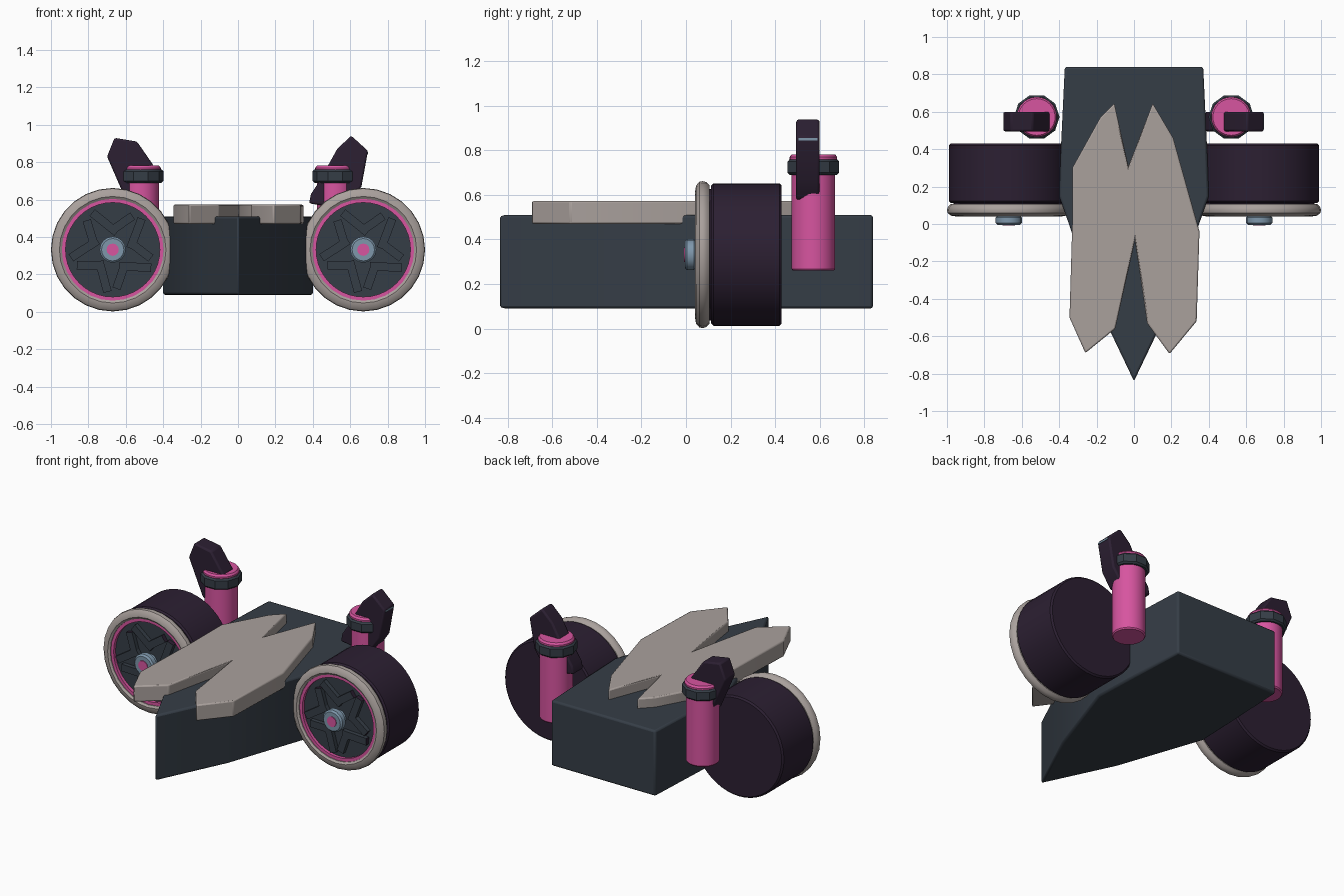
import bpy, bmesh, math
from mathutils import Vector, Matrix

if "Cube" in bpy.data.objects:
    bpy.data.objects.remove(bpy.data.objects["Cube"])


def mat(name, rgb):
    m = bpy.data.materials.new(name)
    m.diffuse_color = (*rgb, 1)
    m.use_nodes = True
    m.node_tree.nodes["Principled BSDF"].inputs["Base Color"].default_value = m.diffuse_color
    return m


SLATE = mat("slate", (0.036, 0.047, 0.062))
PINK = mat("pink", (0.68, 0.09, 0.35))
PURPLE = mat("dark purple", (0.025, 0.014, 0.032))
STONE = mat("warm grey", (0.40, 0.355, 0.335))
BLUE = mat("steel blue", (0.21, 0.31, 0.41))


def finish(bm, name, m, bevel=0.0, segments=2, loc=(0, 0, 0)):
    bmesh.ops.recalc_face_normals(bm, faces=bm.faces)
    me = bpy.data.meshes.new(name)
    bm.to_mesh(me)
    bm.free()
    ob = bpy.data.objects.new(name, me)
    bpy.context.collection.objects.link(ob)
    ob.location = loc
    me.materials.append(m)
    if bevel:
        b = ob.modifiers.new("bevel", 'BEVEL')
        b.width, b.segments, b.limit_method = bevel, segments, 'ANGLE'
    bpy.ops.object.select_all(action='DESELECT')
    ob.select_set(True)
    bpy.context.view_layer.objects.active = ob
    bpy.ops.object.shade_smooth_by_angle(angle=math.radians(35))
    return ob


def prism(name, pts, base, depth, m, bevel=0.0):
    """Outline of 3D points from base(p), extruded along depth."""
    bm = bmesh.new()
    f = bm.faces.new([bm.verts.new(base(*p)) for p in pts])
    r = bmesh.ops.extrude_face_region(bm, geom=[f])
    vs = [g for g in r["geom"] if isinstance(g, bmesh.types.BMVert)]
    bmesh.ops.translate(bm, verts=vs, vec=Vector(depth))
    return finish(bm, name, m, bevel)


def lathe(name, profile, m, loc, axis='Y', n=32, closed=False):
    """Spin (radius, height) points round the axis; radius 0 closes the ends."""
    bm = bmesh.new()
    put = (lambda r, h: (r, h, 0)) if axis == 'Y' else (lambda r, h: (r, 0, h))
    vs = [bm.verts.new(put(*p)) for p in profile]
    es = [bm.edges.new(e) for e in zip(vs, vs[1:])]
    if closed:
        es.append(bm.edges.new((vs[-1], vs[0])))
    ax = (0, 1, 0) if axis == 'Y' else (0, 0, 1)
    bmesh.ops.spin(bm, geom=vs + es, cent=(0, 0, 0), axis=ax,
                   angle=2 * math.pi, steps=n)
    bmesh.ops.remove_doubles(bm, verts=bm.verts, dist=1e-4)
    return finish(bm, name, m, loc=loc)


# Wedge-nosed hull
half = [(0.21, -0.40), (0.40, 0.15), (0.39, 0.42), (0.37, 0.84)]
hull = [(0, -0.84)] + half + [(-x, y) for x, y in reversed(half)]
prism("hull", hull, lambda x, y: (x, y, 0.09), (0, 0, 0.42), SLATE, 0.012)

# Twin-bladed deck plate
deck = [(0.10, 0.645), (0.21, 0.46), (0.35, -0.04), (0.335, -0.52), (0.19, -0.695),
        (0.07, -0.53), (0.005, -0.09), (-0.10, -0.56), (-0.26, -0.69),
        (-0.345, -0.50), (-0.33, 0.0), (-0.33, 0.30), (-0.18, 0.57),
        (-0.105, 0.645), (-0.03, 0.31)]
prism("deck_plate", deck, lambda x, y: (x, y, 0.47), (0, 0, 0.103), STONE, 0.008)


def spokes(name, loc):
    """Five pairs of raised bars with purple outer tips."""
    bm = bmesh.new()
    for i in range(5):
        a = math.radians(20 + 72 * i)
        turn = Matrix.Rotation(a, 4, 'Y')
        for side, start, length in ((-1, 0.06, 0.17), (1, 0.09, 0.12)):
            box = Matrix.Translation((start + length / 2, 0.068, side * 0.045))
            tilt = Matrix.Rotation(side * 0.3, 4, 'Y')
            r = bmesh.ops.create_cube(bm, size=1, matrix=turn @ box @ tilt
                                      @ Matrix.Diagonal((length, 0.04, 0.045, 1)))
            for f in {f for v in r["verts"] for f in v.link_faces}:
                d = f.calc_center_median() - Vector((0, 0.068, 0))
                tip = turn.inverted() @ d
                f.material_index = 1 if tip.x > start + length * 0.85 else 0
    ob = finish(bm, name, SLATE, loc=loc)
    ob.data.materials.append(PURPLE)


# Wheels
for side, label in ((-1, "left"), (1, "right")):
    c = (side * 0.67, 0, 0.332)
    lathe(label + "_wheel_drum", [(0, 0.09), (0.295, 0.09), (0.295, 0.113), (0.31, 0.113),
          (0.32, 0.123), (0.32, 0.42), (0.31, 0.43), (0, 0.43)], PURPLE, c, n=48)
    lathe(label + "_wheel_rim", [(0.272, 0.05), (0.285, 0.041), (0.31, 0.045),
          (0.327, 0.06), (0.33, 0.075), (0.325, 0.092), (0.31, 0.106),
          (0.272, 0.106)], STONE, c, n=28, closed=True)
    lathe(label + "_wheel_ring", [(0.252, 0.055), (0.275, 0.055), (0.275, 0.1),
          (0.252, 0.1)], PINK, c, n=40, closed=True)
    lathe(label + "_wheel_disc", [(0, 0.075), (0.255, 0.075), (0.255, 0.1), (0, 0.1)],
          SLATE, c, n=40)
    spokes(label + "_wheel_spokes", c)
    lathe(label + "_hub", [(0, -0.005), (0.06, -0.005), (0.07, 0.005), (0.07, 0.035),
          (0.06, 0.045), (0.045, 0.045), (0.045, 0.08), (0, 0.08)], BLUE, c, n=16)
    lathe(label + "_hub_cap", [(0, -0.009), (0.033, -0.009), (0.033, 0.01), (0, 0.01)],
          PINK, c, n=12)

    # Upright canister with collar
    p = (side * 0.52, 0.572, 0)
    lathe(label + "_canister", [(0, 0.26), (0.092, 0.26), (0.098, 0.268), (0.098, 0.70),
          (0.107, 0.71), (0.107, 0.77), (0.098, 0.782), (0, 0.782)], PINK, p, 'Z', 32)
    lathe(label + "_collar", [(0.095, 0.69), (0.112, 0.69), (0.122, 0.70), (0.122, 0.75),
          (0.112, 0.76), (0.095, 0.76)], SLATE, p, 'Z', 10, closed=True)

# Angular fins on the canisters
left_fin = [(-0.70, 0.83), (-0.66, 0.93), (-0.54, 0.91), (-0.45, 0.78),
            (-0.47, 0.62), (-0.53, 0.56), (-0.60, 0.60)]
right_fin = [(0.38, 0.58), (0.39, 0.63), (0.43, 0.69), (0.53, 0.87), (0.605, 0.942),
             (0.695, 0.86), (0.66, 0.67), (0.60, 0.58), (0.50, 0.56)]
for label, pts in (("left", left_fin), ("right", right_fin)):
    prism(label + "_fin", pts, lambda x, z: (x, 0.495, z), (0, 0.105, 0), PURPLE, 0.01)

# Thin bright slit on the right fin's outer corner
prism("fin_slit", [(0.505, 0.845), (0.59, 0.845), (0.59, 0.855), (0.505, 0.855)],
      lambda y, z: (0.690, y, z), (0.006, 0, 0), BLUE)
